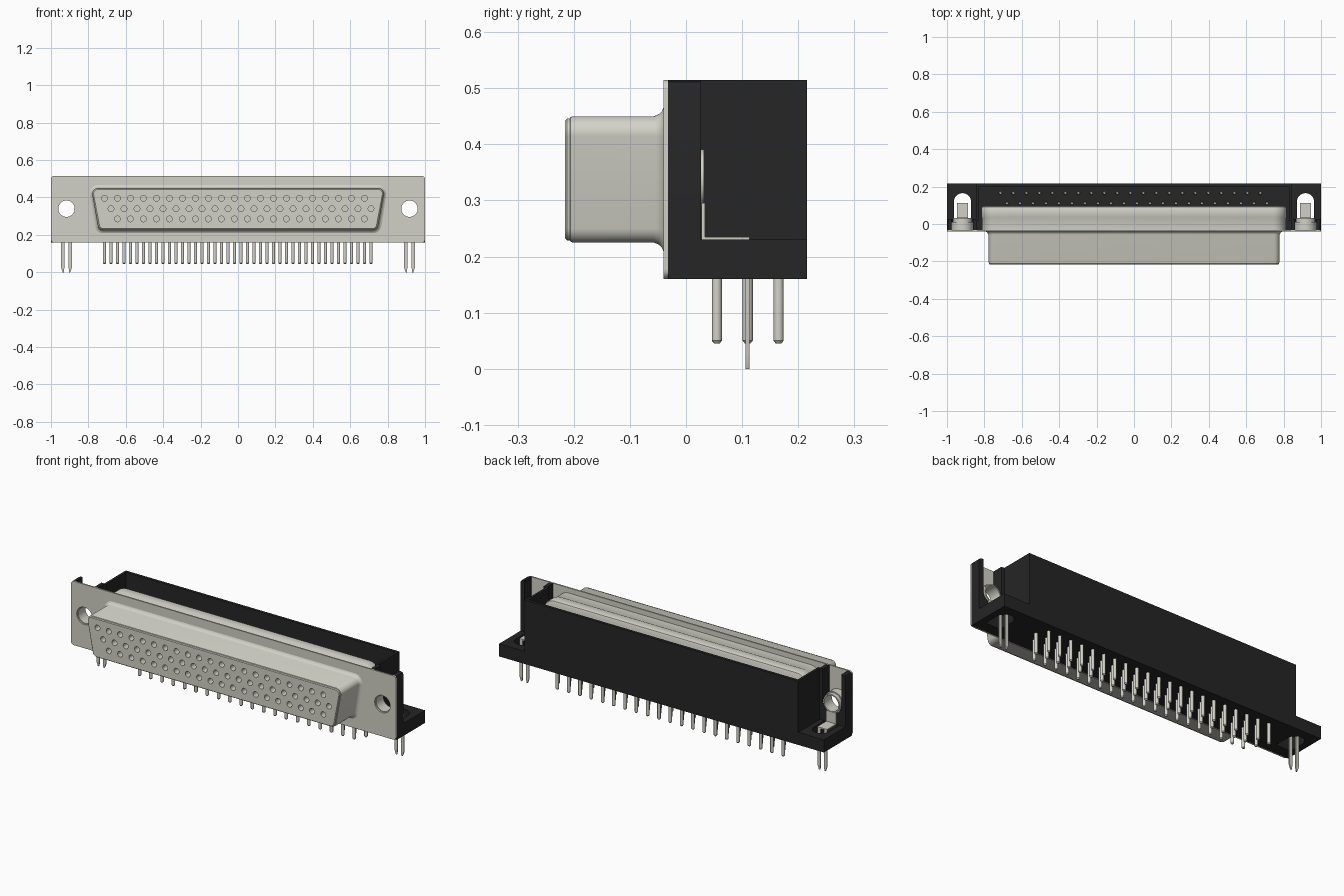
import bpy, bmesh, math
from mathutils import Vector

if "Cube" in bpy.data.objects:
    bpy.data.objects.remove(bpy.data.objects["Cube"])


def material(name, rgb):
    m = bpy.data.materials.new(name)
    m.use_nodes = True
    m.diffuse_color = (*rgb, 1)
    m.node_tree.nodes["Principled BSDF"].inputs["Base Color"].default_value = (*rgb, 1)
    return m


METAL = material("warm grey metal", (0.645, 0.638, 0.571))
BLACK = material("black plastic", (0.0195, 0.0188, 0.0188))


def finish(name, bm, mat, smooth=True):
    bmesh.ops.recalc_face_normals(bm, faces=bm.faces[:])
    mesh = bpy.data.meshes.new(name)
    bm.to_mesh(mesh)
    bm.free()
    ob = bpy.data.objects.new(name, mesh)
    bpy.context.collection.objects.link(ob)
    mesh.materials.append(mat)
    bpy.ops.object.select_all(action='DESELECT')
    ob.select_set(True)
    bpy.context.view_layer.objects.active = ob
    if smooth:
        bpy.ops.object.shade_smooth_by_angle(angle=math.radians(35))
    return ob


def loft(bm, rings, closed=False):
    """Skin a row of equal point loops; cap the ends, or join them when closed."""
    loops = [[bm.verts.new(p) for p in ring] for ring in rings]
    n = len(loops[0])
    pairs = list(zip(loops, loops[1:]))
    if closed:
        pairs.append((loops[-1], loops[0]))
    else:
        bm.faces.new(loops[0])
        bm.faces.new(loops[-1])
    for a, b in pairs:
        for i in range(n):
            j = (i + 1) % n
            bm.faces.new((a[i], a[j], b[j], b[i]))


def along_y(pts, y):
    return [(p[0], y, p[1]) for p in pts]


def along_z(pts, z):
    return [(p[0], p[1], z) for p in pts]


def prism(name, pts, place, lo, hi, mat):
    bm = bmesh.new()
    loft(bm, [place(pts, lo), place(pts, hi)])
    return finish(name, bm, mat)


def circle(cx, cy, r, n=16):
    return [(cx + r * math.cos(2 * math.pi * i / n), cy + r * math.sin(2 * math.pi * i / n))
            for i in range(n)]


def rect(x0, x1, y0, y1):
    return [(x0, y0), (x1, y0), (x1, y1), (x0, y1)]


def rounded(corners, r, steps=6):
    """Convex outline with arcs at its corners."""
    pts, n = [], len(corners)
    for i in range(n):
        c = Vector(corners[i])
        a = (Vector(corners[i - 1]) - c).normalized()
        b = (Vector(corners[(i + 1) % n]) - c).normalized()
        half = a.angle(b) / 2
        centre = c + (a + b).normalized() * r / math.sin(half)
        reach = r / math.tan(half)
        p, q = c + a * reach - centre, c + b * reach - centre
        for k in range(steps + 1):
            d = (p * (1 - k / steps) + q * (k / steps)).normalized() * r
            pts.append(tuple(centre + d))
    return pts


def d_outline(grow):
    top, low = 0.785 + grow, 0.745 + grow
    z0, z1 = 0.225 - grow, 0.45 + grow
    return rounded([(-low, z0), (low, z0), (top, z1), (-top, z1)], 0.03 + grow)


def cut(target, cutter):
    cutter.hide_render = True
    bpy.ops.object.select_all(action='DESELECT')
    bpy.context.view_layer.objects.active = target
    target.select_set(True)
    mod = target.modifiers.new("cut", 'BOOLEAN')
    mod.operation = 'DIFFERENCE'
    mod.solver = 'EXACT'
    mod.object = cutter
    bpy.ops.object.modifier_apply(modifier=mod.name)
    bpy.data.objects.remove(cutter)
    bpy.ops.object.shade_smooth_by_angle(angle=math.radians(35))


HOLE_X, HOLE_Z = 0.917, 0.34

# Contact rows: first x, count, socket height, solder pin depth
PITCH = 0.0695
ROWS = [(-0.714, 21, 0.395, 0.165), (-0.679, 21, 0.34, 0.11), (-0.6445, 20, 0.285, 0.055)]
contacts = [(x0 + i * PITCH, z, y) for x0, n, z, y in ROWS for i in range(n)]

# Front flange with mounting holes
flange = prism("front_flange", rounded(rect(-1, 1, 0.16, 0.515), 0.018), along_y, -0.04, -0.032, METAL)
bm = bmesh.new()
for s in (1, -1):
    hole = circle(s * HOLE_X, HOLE_Z, 0.048, 32)
    loft(bm, [along_y(hole, -0.1), along_y(hole, 0)])
cut(flange, finish("hole_cutter", bm, METAL))

# Flared D-shaped shell with a rounded front lip
bm = bmesh.new()
profile = [(-0.036, 0.018), (-0.04, 0.016), (-0.043, 0.009), (-0.048, 0.004), (-0.057, 0),
           (-0.202, 0), (-0.206, -0.002), (-0.208, -0.006)]
loft(bm, [along_y(d_outline(g), y) for y, g in profile])
finish("front_shell", bm, METAL)

# Socket insert with contact holes
bm = bmesh.new()
loft(bm, [along_y(d_outline(g), y) for y, g in [(-0.15, -0.004), (-0.212, -0.004), (-0.216, -0.008)]])
insert = finish("socket_insert", bm, METAL)
for part in (insert, bpy.data.objects["front_shell"]):
    bm = bmesh.new()
    for x, z, _ in contacts:
        hole = circle(x, z, 0.0155, 14)
        loft(bm, [along_y(hole, -0.17), along_y(hole, -0.25)])
    cut(part, finish("socket_cutter", bm, METAL))

# Rear shell with a rounded back edge
bm = bmesh.new()
profile = [(-0.033, 0.036), (0.03, 0.036), (0.04, 0.041), (0.083, 0.041), (0.091, 0.037), (0.095, 0.029)]
loft(bm, [along_y(d_outline(g), y) for y, g in profile])
finish("rear_shell", bm, METAL)

# Base of the housing with slots for the board locks
base = prism("housing_base", rect(-1, 1, -0.032, 0.216), along_z, 0.16, 0.23, BLACK)
bm = bmesh.new()
for s in (1, -1):
    cx, r = s * HOLE_X, 0.046
    arc = [(cx + r * math.cos(math.pi * i / 12), 0.119 + r * math.sin(math.pi * i / 12)) for i in range(13)]
    slot = arc + [(cx - r, 0.032), (cx + r, 0.032)]
    loft(bm, [along_z(slot, 0.1), along_z(slot, 0.3)])
cut(base, finish("slot_cutter", bm, BLACK))

# Thin walls behind the rear shell
prism("housing_back_wall", rect(-0.84, 0.84, 0.2, 0.216), along_z, 0.229, 0.515, BLACK)

for side, s in (("left", 1), ("right", -1)):
    def mirror(pts):
        return [(s * x, v) for x, v in pts]

    prism(side + "_housing_wall", mirror(rect(0.828, 0.842, 0.02, 0.216)), along_z, 0.229, 0.515, BLACK)

    # Wing open at the top, with a round-bottomed slot for the nut
    r = 0.0575
    arc = [(HOLE_X + r * math.cos(a), HOLE_Z - r * math.sin(a))
           for a in (math.pi * i / 12 for i in range(13))]
    wing = [(0.84, 0.229), (1, 0.229), (1, 0.5), (0.995, 0.511), (0.985, 0.515), (HOLE_X + r, 0.515)]
    wing += arc + [(HOLE_X - r, 0.515), (0.84, 0.515)]
    prism(side + "_wing", mirror(wing), along_y, -0.032, 0.027, BLACK)

    # Stepped nut with a through hole
    bm = bmesh.new()
    nut = [(0.044, -0.032), (0.0575, -0.032), (0.0575, 0.01), (0.051, 0.01), (0.051, 0.032), (0.044, 0.032)]
    loft(bm, [along_y(circle(s * HOLE_X, HOLE_Z, rad, 32), y) for rad, y in nut], closed=True)
    finish(side + "_nut", bm, METAL)

    # Folded board lock: upright, tongue and two prongs
    strip = rect(HOLE_X - 0.03, HOLE_X + 0.03, 0.028, 0.034)
    prism(side + "_lock_upright", mirror(strip), along_z, 0.23, 0.295, METAL)
    tongue = rect(HOLE_X - 0.03, HOLE_X + 0.03, 0.028, 0.113)
    prism(side + "_lock_tongue", mirror(tongue), along_z, 0.228, 0.235, METAL)
    for k, label in ((-1, "inner"), (1, "outer")):
        prong = [(0.011, 0.23), (0.011, 0.03), (0.014, 0), (0.02, 0), (0.029, 0.025), (0.029, 0.23)]
        prong = [(HOLE_X + k * x, z) for x, z in prong]
        prism(side + "_" + label + "_lock_prong", mirror(prong), along_y, 0.106, 0.113, METAL)

# Solder pins with rounded ends, tips showing above the base
bm = bmesh.new()
pin = [(0.005, 0.045), (0.009, 0.05), (0.009, 0.24), (0.006, 0.262)]
for x, _, y in contacts:
    loft(bm, [along_z(circle(x, y, rad, 12), z) for rad, z in pin])
finish("solder_pins", bm, METAL)
